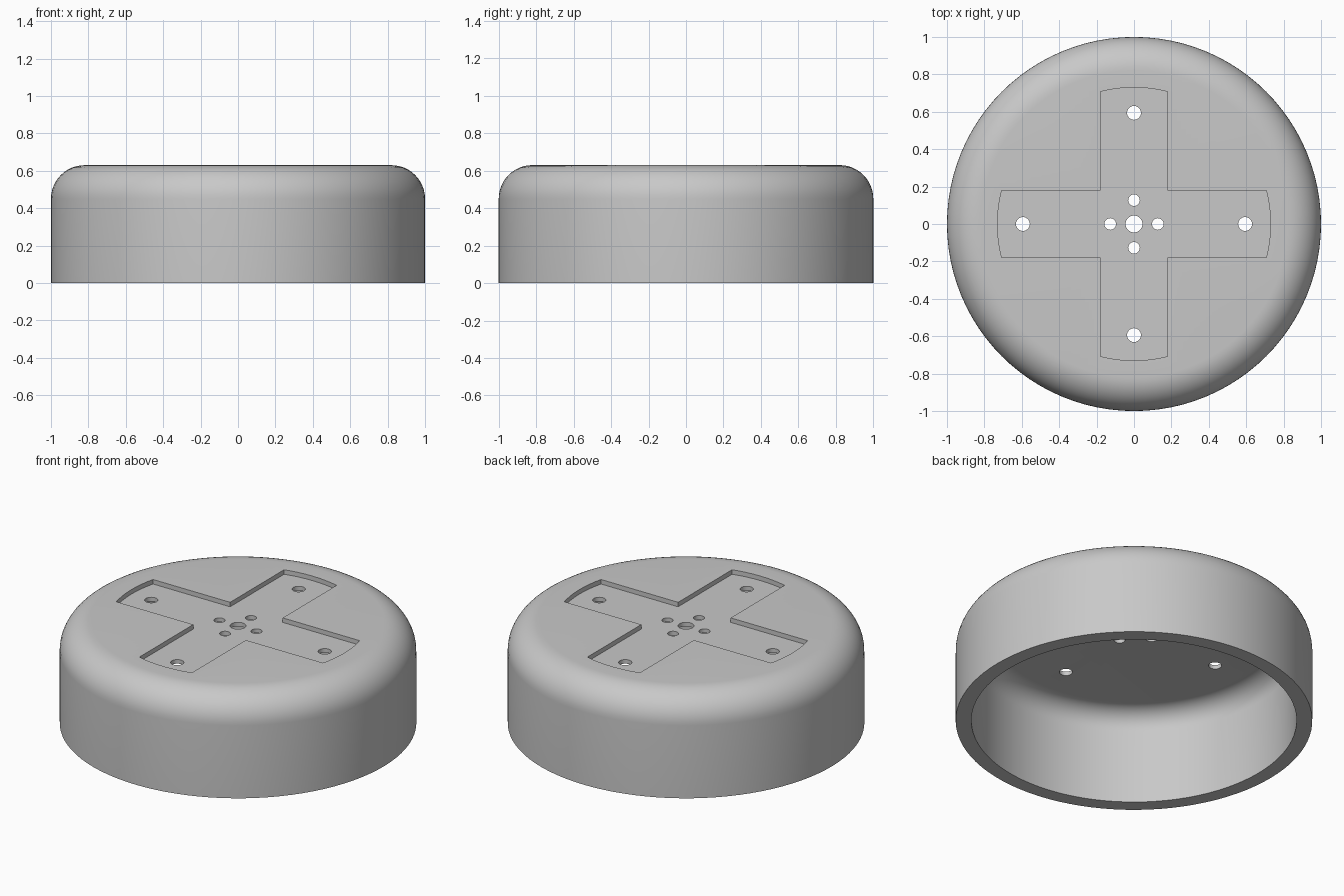
import bpy, bmesh, math
from mathutils import Matrix, Vector

cube = bpy.data.objects.get("Cube")
if cube:
    bpy.data.objects.remove(cube, do_unlink=True)

HEIGHT, CEILING, FLOOR = 0.63, 0.577, 0.602
RADIUS, INNER = 1.0, 0.912
FILLET, INNER_FILLET = 0.18, 0.12
SEGMENTS = 96

grey = bpy.data.materials.new("plain_grey")
grey.use_nodes = True
colour = (0.58, 0.58, 0.58, 1)
grey.diffuse_color = colour
grey.node_tree.nodes["Principled BSDF"].inputs["Base Color"].default_value = colour


def make_object(name, bm):
    bmesh.ops.recalc_face_normals(bm, faces=bm.faces)
    mesh = bpy.data.meshes.new(name)
    bm.to_mesh(mesh)
    bm.free()
    mesh.materials.append(grey)
    obj = bpy.data.objects.new(name, mesh)
    bpy.context.collection.objects.link(obj)
    return obj


def corner(radius, top, fillet, steps):
    """Quarter-round profile points from wall to top."""
    angles = [math.pi / 2 * i / steps for i in range(steps + 1)]
    return [(radius - fillet + fillet * math.cos(a),
             top - fillet + fillet * math.sin(a)) for a in angles]


def prism(name, outline, low, high):
    bm = bmesh.new()
    face = bm.faces.new([bm.verts.new((x, y, low)) for x, y in outline])
    extruded = bmesh.ops.extrude_face_region(bm, geom=[face])["geom"]
    verts = [v for v in extruded if isinstance(v, bmesh.types.BMVert)]
    bmesh.ops.translate(bm, vec=(0, 0, high - low), verts=verts)
    return make_object(name, bm)


def circle(x, y, radius, count=32):
    return [(x + radius * math.cos(math.tau * i / count),
             y + radius * math.sin(math.tau * i / count)) for i in range(count)]


# Hollow cap with rounded shoulder, open underneath
outer = [(RADIUS, 0)] + corner(RADIUS, HEIGHT, FILLET, 12) + [(0, HEIGHT)]
inner = [(INNER, 0)] + corner(INNER, CEILING, INNER_FILLET, 10) + [(0, CEILING)]
profile = outer[::-1] + inner
bm = bmesh.new()
verts = [bm.verts.new((r, 0, z)) for r, z in profile]
edges = [bm.edges.new(pair) for pair in zip(verts, verts[1:])]
bmesh.ops.spin(bm, geom=verts + edges, cent=(0, 0, 0), axis=(0, 0, 1),
               angle=math.tau, steps=SEGMENTS, use_duplicate=False)
bmesh.ops.remove_doubles(bm, verts=bm.verts, dist=0.0001)
cap = make_object("round_cap", bm)

# Cross-shaped recess with curved arm ends
HALF, REACH = 0.18, 0.73
spread = math.asin(HALF / REACH)
cross = []
for quarter in range(4):
    turn = Matrix.Rotation(quarter * math.pi / 2, 2)
    arm = [Vector((REACH * math.cos(a), REACH * math.sin(a)))
           for a in (spread * (i / 4 - 1) for i in range(9))]
    arm.append(Vector((HALF, HALF)))
    cross += [tuple(turn @ p) for p in arm]
cutters = [prism("recess_cutter", cross, FLOOR, 1)]

# Centre hole, inner ring of holes and one hole near each arm end
holes = [(0, 0, 0.045)]
for distance, radius in ((0.127, 0.031), (0.594, 0.037)):
    for quarter in range(4):
        a = quarter * math.pi / 2
        holes.append((distance * math.cos(a), distance * math.sin(a), radius))
cutters += [prism("hole_cutter", circle(*hole), 0.4, 1.1) for hole in holes]

# Cut and bake, then drop the cutters
for cutter in cutters:
    cutter.hide_render = True
    mod = cap.modifiers.new("cut", "BOOLEAN")
    mod.operation, mod.solver, mod.object = "DIFFERENCE", "EXACT", cutter
bpy.context.view_layer.update()
baked = bpy.data.meshes.new_from_object(
    cap.evaluated_get(bpy.context.evaluated_depsgraph_get()))
cap.modifiers.clear()
cap.data = baked
for cutter in cutters:
    bpy.data.objects.remove(cutter, do_unlink=True)

bpy.ops.object.select_all(action="DESELECT")
cap.select_set(True)
bpy.context.view_layer.objects.active = cap
bpy.ops.object.shade_smooth_by_angle(angle=math.radians(30))
